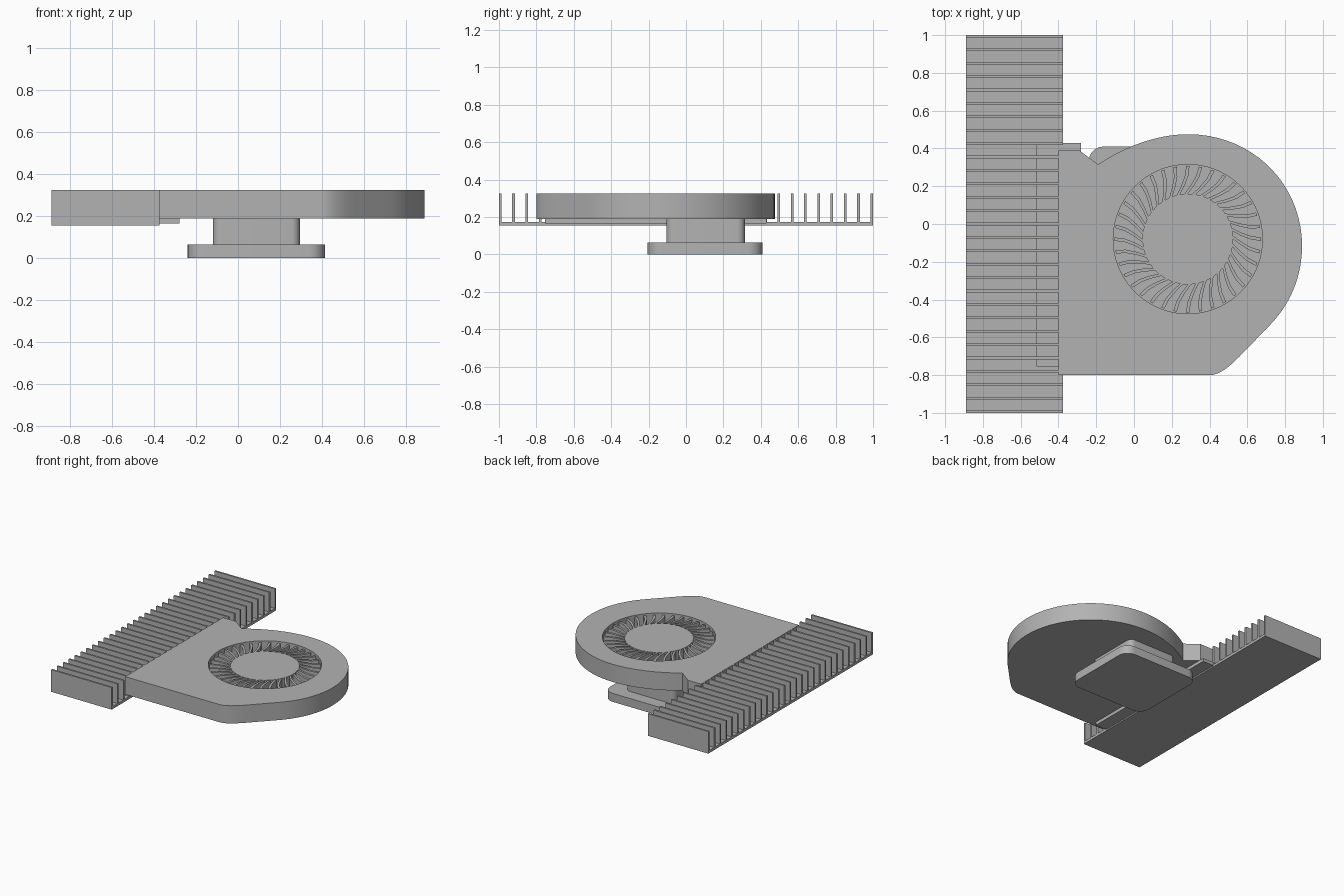
import bpy, bmesh, math
from mathutils import Vector
from mathutils.geometry import interpolate_bezier

if "Cube" in bpy.data.objects:
    bpy.data.objects.remove(bpy.data.objects["Cube"])

metal = bpy.data.materials.new("grey metal")
metal.diffuse_color = (0.45, 0.45, 0.45, 1)
metal.use_nodes = True
metal.node_tree.nodes["Principled BSDF"].inputs["Base Color"].default_value = metal.diffuse_color


def add_prism(bm, pts, z0, z1):
    """Extrude a counter-clockwise outline from z0 to z1."""
    low = [bm.verts.new((x, y, z0)) for x, y in pts]
    high = [bm.verts.new((x, y, z1)) for x, y in pts]
    bm.faces.new(low[::-1])
    bm.faces.new(high)
    for i in range(len(pts)):
        j = (i + 1) % len(pts)
        bm.faces.new((low[i], low[j], high[j], high[i]))


def make(name, prisms, smooth=False):
    bm = bmesh.new()
    for pts, z0, z1 in prisms:
        add_prism(bm, pts, z0, z1)
    bmesh.ops.recalc_face_normals(bm, faces=bm.faces)
    mesh = bpy.data.meshes.new(name)
    bm.to_mesh(mesh)
    bm.free()
    mesh.materials.append(metal)
    ob = bpy.data.objects.new(name, mesh)
    bpy.context.collection.objects.link(ob)
    if smooth:
        shade(ob)
    return ob


def shade(ob):
    bpy.ops.object.select_all(action='DESELECT')
    ob.select_set(True)
    bpy.context.view_layer.objects.active = ob
    bpy.ops.object.shade_smooth_by_angle(angle=math.radians(30))


def rect(x0, x1, y0, y1):
    return [(x0, y0), (x1, y0), (x1, y1), (x0, y1)]


def round_rect(x0, x1, y0, y1, r, n=8):
    pts = []
    corners = [(x1 - r, y1 - r), (x0 + r, y1 - r), (x0 + r, y0 + r), (x1 - r, y0 + r)]
    for k, (cx, cy) in enumerate(corners):
        for i in range(n + 1):
            a = (k + i / n) * math.pi / 2
            pts.append((cx + r * math.cos(a), cy + r * math.sin(a)))
    return pts


CX, CY = 0.285, -0.08    # rotor axis


def polar(r, a):
    return (CX + r * math.cos(a), CY + r * math.sin(a))


def circle(r, n=72):
    return [polar(r, 2 * math.pi * i / n) for i in range(n)]


# Heat sink: base plate with upright fins
make("heat_sink_base", [(rect(-0.89, -0.375, -1, 1), 0.155, 0.175)])
FINS, T = 29, 0.014
fins = []
for i in range(FINS):
    y = -1 + i * (2 - T) / (FINS - 1)
    fins.append((rect(-0.89, -0.375, y, y + T), 0.17, 0.325))
make("heat_sink_fins", fins)

# Strip joining the fan to the heat sink
make("joining_strip", [(rect(-0.515, -0.28, -0.755, 0.43), 0.165, 0.19)])

# Snail-shaped fan housing
curves = [
    [(0.40, -0.80), (0.46, -0.80), (0.52, -0.74), (0.56, -0.70)],
    [(0.72, -0.535), (0.83, -0.42), (0.887, -0.28), (0.89, -0.12)],
    [(0.89, -0.12), (0.89, 0.22), (0.62, 0.475), (0.288, 0.475)],
    [(0.288, 0.475), (0.12, 0.475), (-0.05, 0.41), (-0.19, 0.315)],
]
outline = [Vector((-0.40, -0.80))]
for c in curves:
    for p in interpolate_bezier(*[Vector(q) for q in c], 20):
        if (p.xy - outline[-1]).length > 1e-4:
            outline.append(p.xy)
outline += [Vector((-0.29, 0.39)), Vector((-0.40, 0.39))]
housing = make("fan_housing", [(outline, 0.19, 0.326)])

# Round air intake cut into the housing
cutter = make("intake_cutter", [(circle(0.395), 0.21, 0.4)])
cutter.hide_render = True
mod = housing.modifiers.new("intake", 'BOOLEAN')
mod.object = cutter
mod.operation = 'DIFFERENCE'
mod.solver = 'EXACT'
bpy.context.view_layer.objects.active = housing
bpy.ops.object.modifier_apply(modifier="intake")
bpy.data.objects.remove(cutter)
shade(housing)

# Rotor hub and bent blades
make("rotor_hub", [(circle(0.24), 0.205, 0.318)], smooth=True)
BLADES = 36
path = [(0.235, 0.23), (0.285, 0.09), (0.335, 0.02), (0.388, 0.0)]
blades = []
for i in range(BLADES):
    a = 2 * math.pi * i / BLADES
    one = [polar(r, a + s - 0.009 / r) for r, s in path]
    two = [polar(r, a + s + 0.009 / r) for r, s in path]
    blades.append((one + two[::-1], 0.205, 0.316))
make("rotor_blades", blades)

# Contact block under the fan
make("pedestal", [(round_rect(-0.12, 0.295, -0.105, 0.315, 0.04), 0.06, 0.192)], smooth=True)
make("contact_pad", [(round_rect(-0.24, 0.415, -0.205, 0.41, 0.08), 0, 0.065)], smooth=True)
